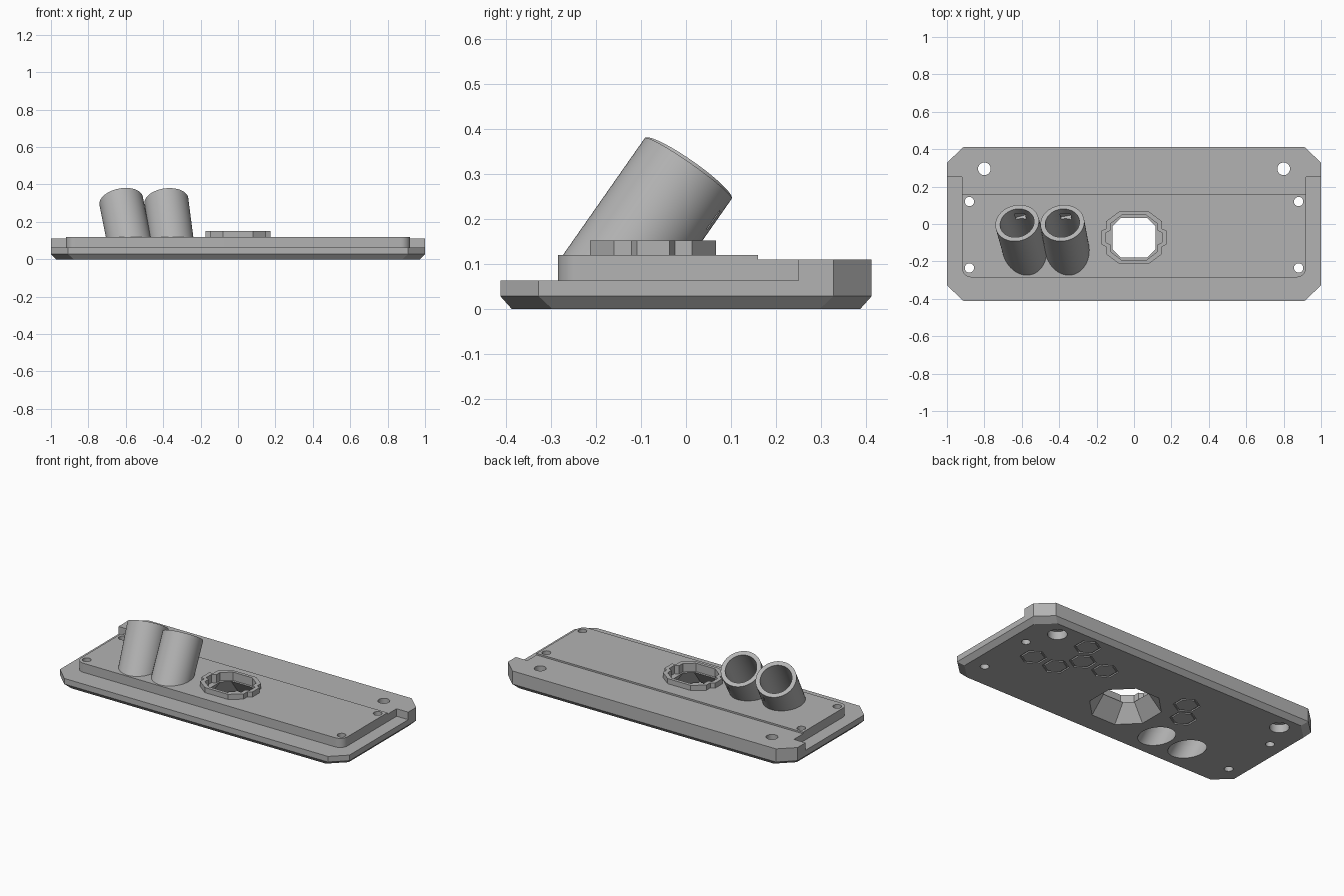
import bpy, bmesh, math
from mathutils import Vector, Matrix

if "Cube" in bpy.data.objects:
    bpy.data.objects.remove(bpy.data.objects["Cube"])

grey = bpy.data.materials.new("light_grey")
grey.diffuse_color = (0.45, 0.45, 0.45, 1)
grey.use_nodes = True
grey.node_tree.nodes["Principled BSDF"].inputs["Base Color"].default_value = grey.diffuse_color
cutters = []


def add_object(name, bm):
    bmesh.ops.recalc_face_normals(bm, faces=bm.faces[:])
    mesh = bpy.data.meshes.new(name)
    bm.to_mesh(mesh)
    bm.free()
    mesh.materials.append(grey)
    ob = bpy.data.objects.new(name, mesh)
    bpy.context.collection.objects.link(ob)
    return ob


def loft(name, *levels):
    """Closed solid through outlines given as (points, z)."""
    bm = bmesh.new()
    rings = [[bm.verts.new((x, y, z)) for x, y in pts] for pts, z in levels]
    for a, b in zip(rings, rings[1:]):
        n = len(a)
        for i in range(n):
            j = (i + 1) % n
            bm.faces.new((a[i], a[j], b[j], b[i]))
    bm.faces.new(rings[0])
    bm.faces.new(rings[-1])
    return add_object(name, bm)


def octagon(w, d, cx, cy, oy=0):
    q = [(w, d - cy), (w - cx, d)]
    half = q + [(-x, y) for x, y in reversed(q)]
    return [(x, y + oy) for x, y in half + [(-x, -y) for x, y in half]]


def arc(cx, cy, r, a0, a1, n=10):
    return [(cx + r * math.cos(math.radians(a0 + (a1 - a0) * i / n)),
             cy + r * math.sin(math.radians(a0 + (a1 - a0) * i / n))) for i in range(n + 1)]


def circle(x, y, r, n=32, turn=0):
    return arc(x, y, r, turn, turn + 360, n)[:-1]


def cutter(ob):
    ob.hide_render = True
    cutters.append(ob)
    return ob


def rod(name, top, axis, r, length, cut_z=None):
    """Tilted cylinder whose upper cap is centred on top."""
    bm = bmesh.new()
    m = Matrix.Translation(top - axis * length / 2) @ axis.to_track_quat('Z', 'Y').to_matrix().to_4x4()
    bmesh.ops.create_cone(bm, cap_ends=True, segments=64, radius1=r, radius2=r, depth=length, matrix=m)
    if cut_z is not None:
        res = bmesh.ops.bisect_plane(bm, geom=bm.verts[:] + bm.edges[:] + bm.faces[:],
                                     plane_co=(0, 0, cut_z), plane_no=(0, 0, 1), clear_inner=True)
        bmesh.ops.holes_fill(bm, edges=[e for e in bm.edges if e.is_boundary])
    return add_object(name, bm)


def carve(ob, tools):
    for t in tools:
        mod = ob.modifiers.new("cut", 'BOOLEAN')
        mod.operation = 'DIFFERENCE'
        mod.solver = 'EXACT'
        mod.object = t
    dg = bpy.context.evaluated_depsgraph_get()
    mesh = bpy.data.meshes.new_from_object(ob.evaluated_get(dg))
    ob.modifiers.clear()
    ob.data = mesh
    mesh.shade_smooth()
    mesh.set_sharp_from_angle(angle=math.radians(30))


# Plate layers
P = octagon(1, 0.413, 0.09, 0.085)
base = loft("base_plate", (octagon(0.973, 0.388, 0.095, 0.09), 0), (P, 0.028), (P, 0.063))
front = arc(-0.87, -0.235, 0.05, 180, 270) + arc(0.87, -0.235, 0.05, 270, 360)
back = [(0.92, 0.25), (1, 0.25), (1, 0.328), (0.91, 0.413),
        (-0.91, 0.413), (-1, 0.328), (-1, 0.25), (-0.92, 0.25)]
middle = loft("raised_body", (front + back, 0.063), (front + back, 0.11))
lid_outline = front + [(0.92, 0.16), (-0.92, 0.16)]
lid = loft("top_panel", (lid_outline, 0.11), (lid_outline, 0.12))

# Screw holes, with wide recesses under the rear pair
holes = []
for s in (-1, 1):
    for x, y, r in ((0.8, 0.295, 0.034), (0.88, 0.12, 0.025), (0.88, -0.235, 0.025)):
        c = circle(s * x, y, r)
        holes.append(cutter(loft("hole_cutter", (c, -0.1), (c, 0.3))))
    c = circle(s * 0.8, 0.295, 0.055)
    holes.append(cutter(loft("recess_cutter", (c, -0.1), (c, 0.05))))

# Central opening flares downward
OY = -0.073
opening = cutter(loft("opening_cutter", (octagon(0.198, 0.198, 0.115, 0.115, OY), -0.01),
                      (octagon(0.115, 0.106, 0.045, 0.045, OY), 0.1),
                      (octagon(0.115, 0.106, 0.045, 0.045, OY), 0.108)))


def collar_outline(w, d, lug, lh):
    q = [(w + lug, lh - 0.012), (w + lug, lh), (w, lh + 0.012), (w, 0.62 * d), (0.53 * w, d)]
    half = q + [(-x, y) for x, y in reversed(q)]
    return [(x, y + OY) for x, y in half + [(-x, -y) for x, y in half]]


inner = collar_outline(0.125, 0.12, 0.025, 0.026)
pocket = cutter(loft("pocket_cutter", (inner, 0.1), (inner, 0.25)))
outer = collar_outline(0.15, 0.14, 0.025, 0.036)
collar = loft("collar", (outer, 0.12), (outer, 0.152))

# Tilted tubes with bores running through the plate
bores, tubes = [], []
for side, x, lean in (("left", -0.625, -0.2), ("right", -0.383, -0.13)):
    axis = Vector((lean, 0.7, 1)).normalized()
    top = Vector((x, 0.005, 0.312))
    tube = rod(side + "_tube", top, axis, 0.118, 0.6, 0.12)
    bore = cutter(rod("bore_cutter", top + axis * 0.1, axis, 0.092, 0.9))
    # shallow notch in the lower wall of the bore
    bm = bmesh.new()
    spot = Matrix.Translation((x + 0.02, 0.045, 0.205)) @ axis.to_track_quat('Z', 'Y').to_matrix().to_4x4()
    bmesh.ops.create_cube(bm, size=1, matrix=spot @ Matrix.Diagonal((0.06, 0.03, 0.05, 1)))
    notch = cutter(add_object("notch_cutter", bm))
    bores.append(bore)
    tubes.append((tube, [bore, notch]))

# Hexagonal outline grooves on the underside
grooves = []
for x, y in ((0.74, 0.018), (0.58, 0.018), (0.5, 0.155), (0.34, 0.155),
             (0.58, 0.292), (-0.25, 0.155), (-0.33, 0.03)):
    o, i = circle(x, y, 0.076, 6, 30), circle(x, y, 0.064, 6, 30)
    bm = bmesh.new()
    loops = [[bm.verts.new((a, b, z)) for a, b in pts]
             for pts, z in ((o, -0.02), (o, 0.008), (i, 0.008), (i, -0.02))]
    for k in range(4):
        a, b = loops[k], loops[(k + 1) % 4]
        for n in range(6):
            m = (n + 1) % 6
            bm.faces.new((a[n], a[m], b[m], b[n]))
    grooves.append(cutter(add_object("groove_cutter", bm)))

# Cut everything
carve(base, holes + [opening] + bores + grooves)
carve(middle, holes + [opening, pocket] + bores)
carve(lid, holes + [pocket] + bores)
carve(collar, [pocket])
for tube, tools in tubes:
    carve(tube, tools)
for c in cutters:
    bpy.data.objects.remove(c)
